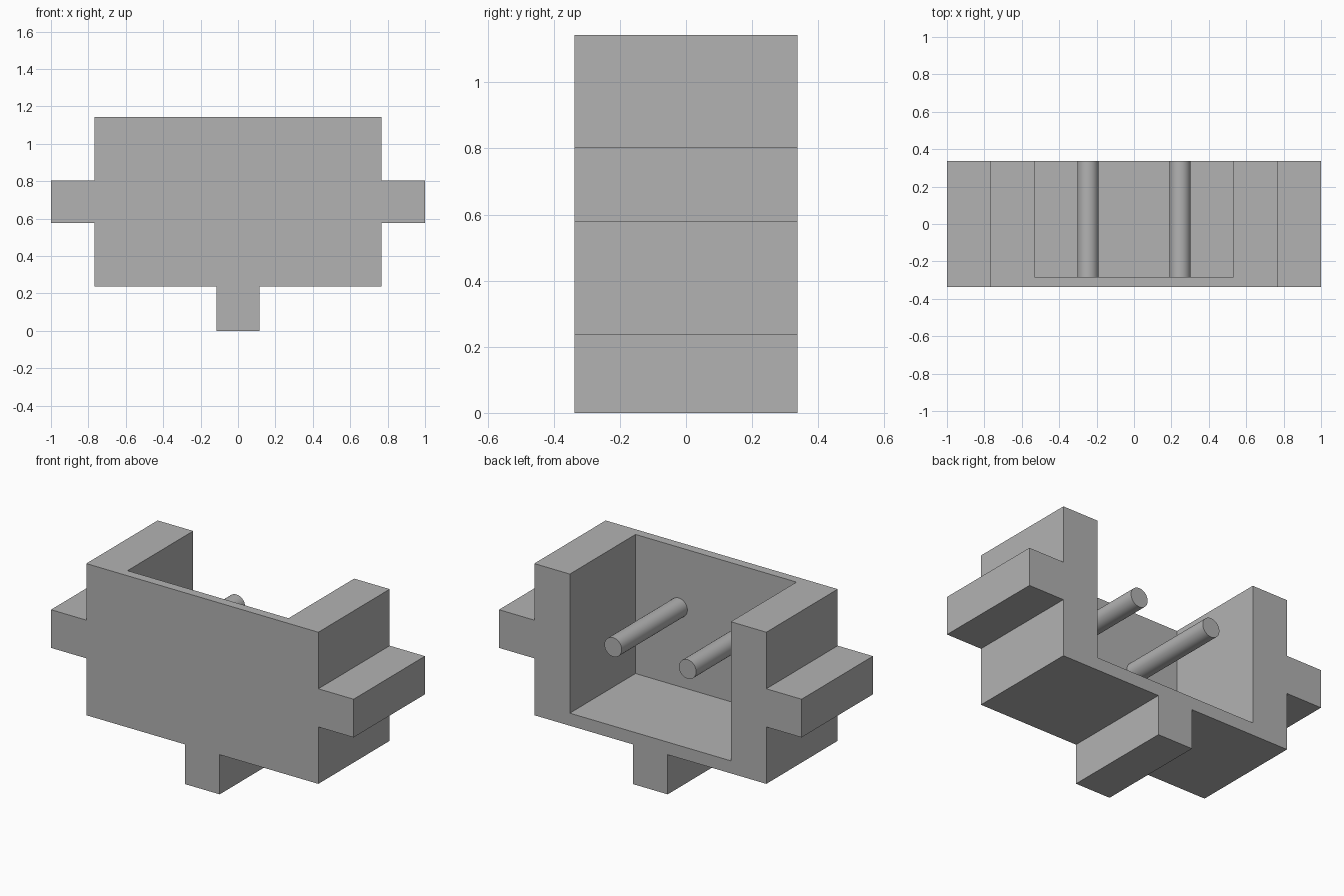
import bpy
import bmesh
from mathutils import Matrix

cube = bpy.data.objects.get("Cube")
if cube:
    bpy.data.objects.remove(cube, do_unlink=True)

HALF_DEPTH = 0.337
FRONT_INNER = -0.283
FLOOR = 0.312
TOP = 1.143

grey = bpy.data.materials.new("plain grey")
grey.use_nodes = True
colour = (0.448, 0.448, 0.448, 1)
grey.diffuse_color = colour
grey.node_tree.nodes["Principled BSDF"].inputs["Base Color"].default_value = colour


def make_object(name, bm):
    bmesh.ops.recalc_face_normals(bm, faces=bm.faces)
    mesh = bpy.data.meshes.new(name)
    bm.to_mesh(mesh)
    bm.free()
    mesh.materials.append(grey)
    obj = bpy.data.objects.new(name, mesh)
    bpy.context.collection.objects.link(obj)
    return obj


def extrude_profile(name, right_half, y0, y1):
    """Mirror a half outline (x, z) and extrude it along y."""
    outline = right_half + [(-x, z) for x, z in reversed(right_half)]
    bm = bmesh.new()
    face = bm.faces.new([bm.verts.new((x, y0, z)) for x, z in outline])
    result = bmesh.ops.extrude_face_region(bm, geom=[face])
    moved = [v for v in result["geom"] if isinstance(v, bmesh.types.BMVert)]
    bmesh.ops.translate(bm, verts=moved, vec=(0, y1 - y0, 0))
    return make_object(name, bm)


# Body with foot and side lugs, one continuous outline
body = extrude_profile("body", [
    (0.115, 0), (0.115, 0.237), (0.767, 0.237), (0.767, 0.577),
    (1, 0.577), (1, 0.805), (0.767, 0.805), (0.767, TOP),
], -HALF_DEPTH, HALF_DEPTH)

# Pocket open at the top and back
cutter = extrude_profile("pocket_cutter", [(0.532, FLOOR), (0.532, TOP + 0.2)],
                         FRONT_INNER, HALF_DEPTH + 0.2)
cutter.hide_render = True
cut = body.modifiers.new("pocket", "BOOLEAN")
cut.operation = "DIFFERENCE"
cut.solver = "EXACT"
cut.object = cutter
bpy.context.view_layer.objects.active = body
bpy.ops.object.modifier_apply(modifier=cut.name)
bpy.data.objects.remove(cutter, do_unlink=True)

# Two round pins reaching from the front wall to the back plane
for side, x in (("left", 0.246), ("right", -0.246)):
    bm = bmesh.new()
    bmesh.ops.create_cone(bm, cap_ends=True, segments=48, radius1=0.057,
                          radius2=0.057, depth=HALF_DEPTH - FRONT_INNER,
                          matrix=Matrix.Rotation(1.5707963, 4, "X"))
    pin = make_object(side + "_pin", bm)
    pin.location = (x, (HALF_DEPTH + FRONT_INNER) / 2, 0.783)
    bpy.ops.object.select_all(action="DESELECT")
    pin.select_set(True)
    bpy.context.view_layer.objects.active = pin
    bpy.ops.object.shade_smooth_by_angle()
